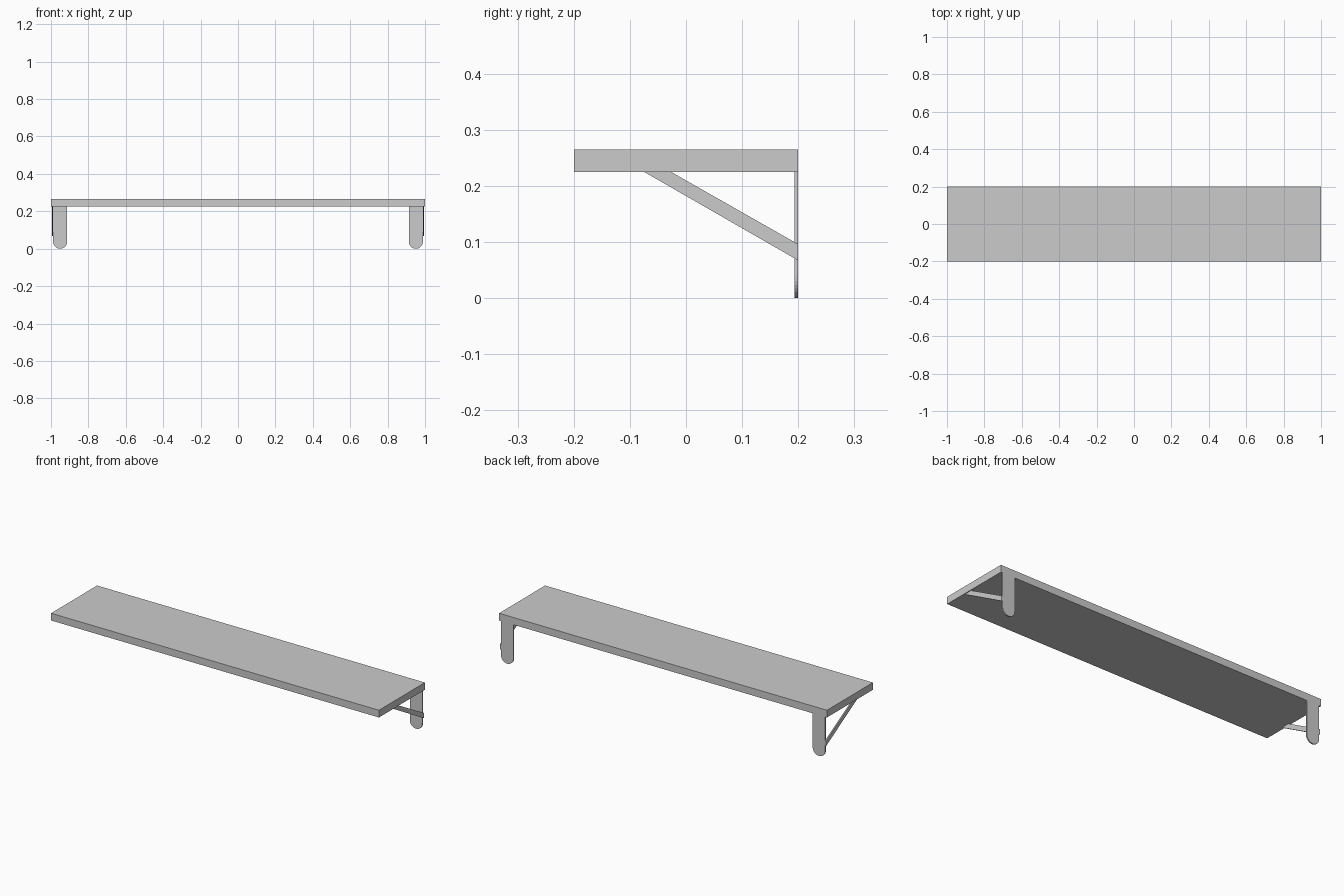
import bpy, math

if "Cube" in bpy.data.objects:
    bpy.data.objects.remove(bpy.data.objects["Cube"])


def extrude(name, outline, offset):
    """Solid from a closed outline of 3D points pushed along offset."""
    n = len(outline)
    verts = outline + [tuple(a + b for a, b in zip(p, offset)) for p in outline]
    faces = [tuple(range(n)), tuple(range(2 * n - 1, n - 1, -1))]
    faces += [(i, i + n, (i + 1) % n + n, (i + 1) % n) for i in range(n)]
    mesh = bpy.data.meshes.new(name)
    mesh.from_pydata(verts, [], faces)
    obj = bpy.data.objects.new(name, mesh)
    bpy.context.collection.objects.link(obj)
    # consistent outward normals
    bpy.ops.object.select_all(action='DESELECT')
    bpy.context.view_layer.objects.active = obj
    obj.select_set(True)
    bpy.ops.object.mode_set(mode='EDIT')
    bpy.ops.mesh.select_all(action='SELECT')
    bpy.ops.mesh.normals_make_consistent(inside=False)
    bpy.ops.object.mode_set(mode='OBJECT')
    return obj


BOTTOM, TOP = 0.225, 0.265

# shelf board
extrude("shelf_board", [(-1, -0.2, BOTTOM), (1, -0.2, BOTTOM),
                        (1, 0.2, BOTTOM), (-1, 0.2, BOTTOM)], (0, 0, TOP - BOTTOM))

R, CX, STEPS = 0.038, 0.951, 16
for side, label in ((-1, "left"), (1, "right")):
    # wall plate with a rounded lower end
    arc = [(side * CX + R * math.cos(a), 0.193, R + R * math.sin(a))
           for a in (math.pi + math.pi * i / STEPS for i in range(STEPS + 1))]
    plate = arc + [(side * CX + R, 0.193, BOTTOM), (side * CX - R, 0.193, BOTTOM)]
    extrude(label + "_wall_plate", plate, (0, 0.007, 0))

    # thin diagonal strut on the outer edge of the plate
    x = side * (CX + R - 0.0005)
    strut = [(x, -0.075, BOTTOM), (x, -0.027, BOTTOM), (x, 0.2, 0.096), (x, 0.2, 0.067)]
    extrude(label + "_strut", strut, (side * 0.007, 0, 0))
